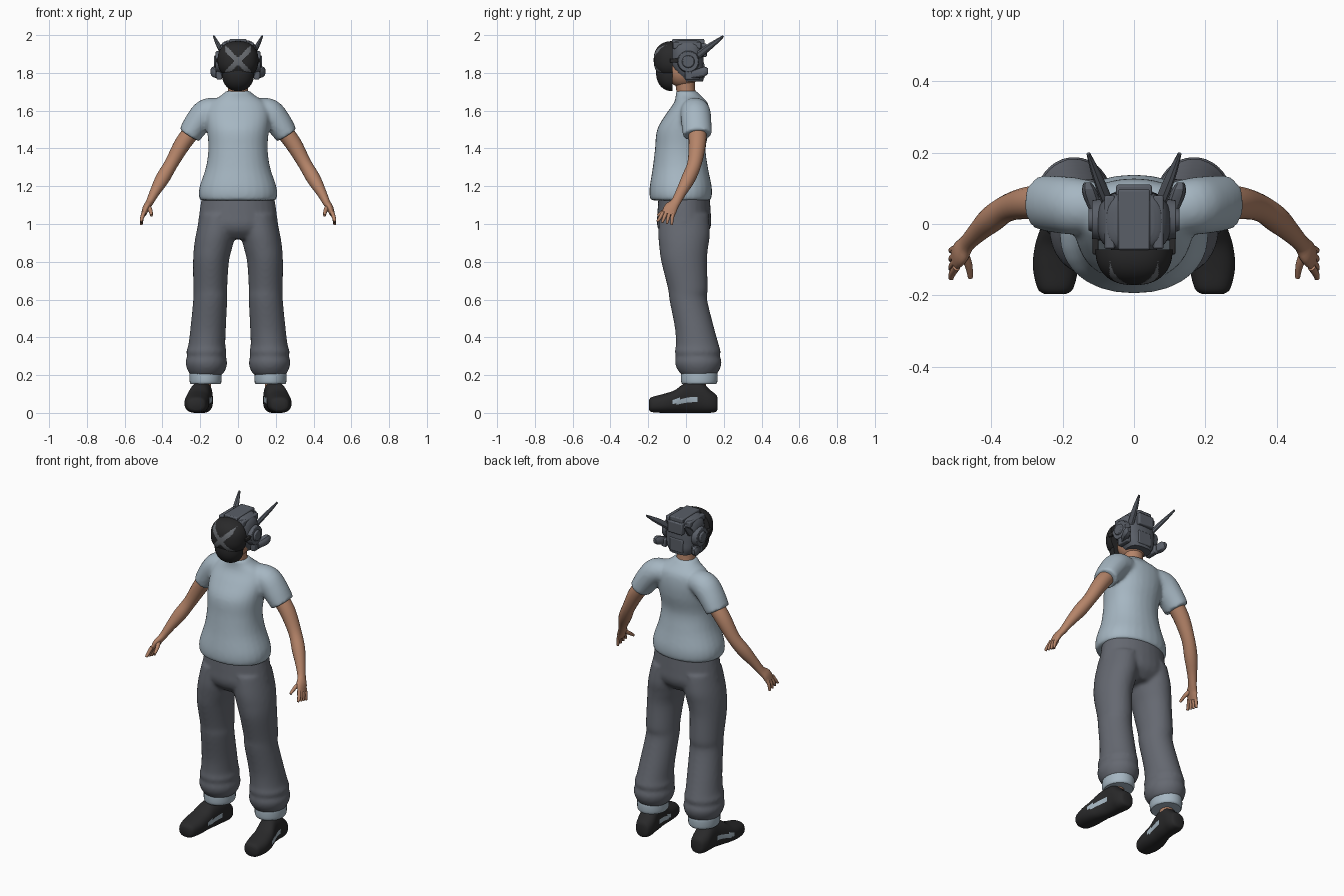
import bpy, bmesh, math
from mathutils import Vector

cube = bpy.data.objects.get("Cube")
if cube:
    bpy.data.objects.remove(cube)


def material(name, r, g, b):
    m = bpy.data.materials.new(name)
    m.use_nodes = True
    m.diffuse_color = (r, g, b, 1)
    bsdf = next(n for n in m.node_tree.nodes if n.type == 'BSDF_PRINCIPLED')
    bsdf.inputs["Base Color"].default_value = (r, g, b, 1)
    bsdf.inputs["Roughness"].default_value = 0.8
    return m


SHIRT = material("pale blue cloth", 0.38, 0.47, 0.54)
PANTS = material("slate cloth", 0.13, 0.14, 0.165)
SKIN = material("tan skin", 0.46, 0.23, 0.14)
BLACK = material("soft black", 0.022, 0.022, 0.023)
METAL = material("helmet grey", 0.10, 0.112, 0.135)
MARK = material("mask mark grey", 0.14, 0.15, 0.165)


def power(v, p):
    return math.copysign(abs(v) ** p, v)


def smooth_path(pts, steps):
    # Catmull-Rom interpolation of position and radii together
    out = []
    for i in range(len(pts) - 1):
        a, b, c, d = (pts[max(0, min(len(pts) - 1, i + k))] for k in (-1, 0, 1, 2))
        for s in range(steps):
            t = s / steps
            out.append([0.5 * (2 * q + (r - p) * t + (2 * p - 5 * q + 4 * r - w) * t * t
                               + (3 * q - p - 3 * r + w) * t ** 3)
                        for p, q, r, w in zip(a, b, c, d)])
    return out + [list(pts[-1])]


def loft(bm, pts, axis=None, sides=28, steps=4, p=1.0, mirror=False, floor=False):
    """Sweep an ellipse through (x, y, z, radius_a, radius_b) stations."""
    path = smooth_path(pts, steps)
    for side in ((1, -1) if mirror else (1,)):
        rings = []
        for i, (x, y, z, ra, rb) in enumerate(path):
            if axis == 'Z':
                u, v = Vector((1, 0, 0)), Vector((0, 1, 0))
            elif axis == 'Y':
                u, v = Vector((1, 0, 0)), Vector((0, 0, 1))
            else:
                lo, hi = path[max(i - 1, 0)], path[min(i + 1, len(path) - 1)]
                d = (Vector(hi[:3]) - Vector(lo[:3])).normalized()
                v = Vector((0, 1, 0))
                v = (v - d * v.dot(d)).normalized()
                u = d.cross(v)
            ring = []
            for k in range(sides):
                a = math.tau * k / sides
                co = Vector((x, y, z)) + u * ra * power(math.cos(a), p) + v * rb * power(math.sin(a), p)
                if floor:
                    co.z = max(co.z, 0)
                ring.append(bm.verts.new((co.x * side, co.y, co.z)))
            rings.append(ring)
        for r, s in zip(rings, rings[1:]):
            for k in range(sides):
                n = (k + 1) % sides
                bm.faces.new((r[k], r[n], s[n], s[k]))
        bm.faces.new(rings[0])
        bm.faces.new(rings[-1])


def ball(bm, centre, radii, p=1.0, u=32, v=20):
    for vert in bmesh.ops.create_uvsphere(bm, u_segments=u, v_segments=v, radius=1)["verts"]:
        vert.co = Vector([c + r * power(q, p) for c, r, q in zip(centre, radii, vert.co)])


def box(bm, centre, size):
    for vert in bmesh.ops.create_cube(bm, size=1)["verts"]:
        vert.co = Vector([c + s * q for c, s, q in zip(centre, size, vert.co)])


def disc(bm, x0, x1, y, z, r0, r1):
    # Tapered round cap lying along x, on both sides
    loft(bm, [(0, 0, 0, 1, 1), (0, 0, 1, 1, 1)], 'Z', 28, 1)
    bm.verts.ensure_lookup_table()
    ring = bm.verts[-56:]
    for vert in ring:
        t = vert.co.z
        r = r0 + (r1 - r0) * t
        vert.co = Vector((x0 + (x1 - x0) * t, y + r * vert.co.x, z + r * vert.co.y))


def finish(name, bm, *mats, rule=None, blend=0, bevel=0, mirror=False, angle=40):
    bmesh.ops.recalc_face_normals(bm, faces=bm.faces)
    if rule:
        bm.normal_update()
        for f in bm.faces:
            f.material_index = int(rule(f.calc_center_median(), f.normal))
    me = bpy.data.meshes.new(name)
    bm.to_mesh(me)
    bm.free()
    ob = bpy.data.objects.new(name, me)
    bpy.context.scene.collection.objects.link(ob)
    for m in mats:
        me.materials.append(m)
    bpy.ops.object.select_all(action='DESELECT')
    ob.select_set(True)
    bpy.context.view_layer.objects.active = ob
    if mirror:
        ob.modifiers.new("Mirror", 'MIRROR').use_mirror_merge = False
    if bevel:
        b = ob.modifiers.new("Bevel", 'BEVEL')
        b.width, b.segments = bevel, 2
    if blend:
        # Fuse overlapping volumes into one soft skin
        r = ob.modifiers.new("Fuse", 'REMESH')
        r.mode, r.voxel_size, r.use_smooth_shade = 'VOXEL', blend, True
        s = ob.modifiers.new("Soften", 'SMOOTH')
        s.factor, s.iterations = 0.5, 6
        me.polygons.foreach_set("use_smooth", [True] * len(me.polygons))
    else:
        bpy.ops.object.shade_smooth_by_angle(angle=math.radians(angle))
    return ob


# Shirt: torso and short sleeves
bm = bmesh.new()
loft(bm, [(0, -.028, 1.125, .2, .158), (0, -.028, 1.15, .208, .165), (0, -.028, 1.2, .203, .164),
          (0, -.03, 1.3, .17, .146), (0, -.03, 1.4, .157, .134), (0, -.015, 1.5, .164, .138),
          (0, .01, 1.58, .17, .117), (0, .025, 1.64, .15, .09), (0, .012, 1.68, .09, .066),
          (0, 0, 1.705, .064, .055)], 'Z', p=.92)
loft(bm, [(.1, .045, 1.605, .064, .07), (.165, .05, 1.59, .074, .08), (.215, .055, 1.535, .07, .08),
          (.258, .06, 1.47, .061, .077)], mirror=True)
finish("shirt", bm, SHIRT, blend=.01)

# Trousers: hips and two baggy legs
bm = bmesh.new()
loft(bm, [(0, -.01, 1.16, .19, .135), (0, -.01, 1.05, .206, .142), (0, -.01, 1.0, .212, .144),
          (0, -.01, .96, .205, .13), (0, -.01, .92, .16, .09)], 'Z')
loft(bm, [(.1, -.01, 1.05, .1, .13), (.118, -.01, .95, .104, .137), (.131, -.012, .88, .102, .13),
          (.143, -.01, .8, .095, .121), (.147, .01, .66, .09, .106), (.147, .012, .6, .09, .1),
          (.158, .045, .45, .094, .104), (.165, .06, .36, .098, .114), (.167, .062, .325, .107, .122),
          (.167, .063, .3, .103, .117), (.168, .065, .27, .11, .124), (.167, .066, .235, .104, .115),
          (.168, .068, .2, .085, .092)], 'Z', mirror=True)
finish("trousers", bm, PANTS, blend=.01)

# Turned-up trouser cuffs
bm = bmesh.new()
loft(bm, [(.172, .07, .152, .078, .088), (.172, .07, .165, .084, .096), (.172, .07, .205, .085, .097),
          (.172, .07, .225, .08, .09)], 'Z', mirror=True)
finish("cuffs", bm, SHIRT)

# Ankles
bm = bmesh.new()
loft(bm, [(.18, .065, .1, .036, .04), (.175, .07, .22, .036, .04)], 'Z', mirror=True)
finish("ankles", bm, SKIN)

# Shoes with a pale panel on each flank
bm = bmesh.new()
loft(bm, [(.22, -.196, .042, .03, .026), (.22, -.18, .044, .05, .04), (.219, -.12, .05, .064, .05),
          (.214, -.06, .06, .063, .06), (.205, -.015, .076, .058, .076), (.195, .03, .084, .055, .084),
          (.19, .08, .083, .055, .083), (.187, .125, .062, .054, .062), (.185, .158, .052, .042, .046),
          (.185, .167, .05, .025, .03)], 'Y', sides=48, steps=5, p=.82, mirror=True, floor=True)
finish("shoes", bm, BLACK, SHIRT,
       rule=lambda c, n: abs(n.x) > .5 and -.075 < c.y < .055 and abs(c.z - .066 - .12 * c.y) < .013)

# Arms and hands
bm = bmesh.new()
loft(bm, [(.22, .06, 1.52, .045, .05), (.29, .06, 1.43, .044, .046), (.353, .045, 1.32, .036, .038),
          (.4, .012, 1.24, .037, .037), (.44, -.025, 1.17, .027, .029), (.468, -.055, 1.115, .02, .026),
          (.486, -.08, 1.085, .019, .036), (.5, -.095, 1.05, .013, .035)], mirror=True, sides=20)
for i in range(4):
    y = -.067 - .018 * i
    loft(bm, [(.497, y, 1.065, .011, .01), (.509, y - .006 - .004 * i, 1.03, .01, .0095),
              (.512, y - .008 - .008 * i, .995 + .006 * i, .007, .006)], sides=10, steps=3, mirror=True)
loft(bm, [(.478, -.08, 1.095, .014, .013), (.463, -.115, 1.07, .011, .011),
          (.458, -.15, 1.045, .007, .007)], sides=10, steps=3, mirror=True)
finish("arms", bm, SKIN, angle=70)

# Neck and jaw
bm = bmesh.new()
loft(bm, [(0, .012, 1.65, .056, .052), (0, 0, 1.7, .053, .05), (0, -.005, 1.75, .054, .052)], 'Z')
ball(bm, (0, -.015, 1.81), (.08, .085, .09))
finish("neck_and_head", bm, SKIN)

# Face mask: chin guard and visor, flat at the back
def mask_part(name, centre, radii, p, rule, *mats):
    bm = bmesh.new()
    ball(bm, centre, radii, p, 128, 96)
    cut = bmesh.ops.bisect_plane(bm, geom=bm.verts[:] + bm.edges[:] + bm.faces[:],
                                 plane_co=(0, -.072, 0), plane_no=(0, 1, 0), clear_outer=True)
    bmesh.ops.holes_fill(bm, edges=[e for e in bm.edges if e.is_boundary])
    finish(name, bm, *mats, rule=rule)


def crossed(c, n):
    return n.y < -.2 and abs(c.x) < .068 and abs(abs(c.x) - abs(c.z - 1.862)) < .018


mask_part("chin_guard", (0, -.07, 1.8), (.086, .088, .097), .92, None, BLACK)
mask_part("visor", (0, -.07, 1.868), (.108, .101, .1), .86, crossed, BLACK, MARK)

# Helmet shell
bm = bmesh.new()
loft(bm, [(0, .035, 1.755, .07, .055), (0, .022, 1.79, .09, .075), (0, .01, 1.83, .1, .085),
          (0, .006, 1.88, .104, .087), (0, .006, 1.93, .098, .085), (0, .008, 1.96, .08, .078),
          (0, .01, 1.972, .055, .06)], 'Z', p=.75)
finish("helmet_shell", bm, METAL)

# Raised crest, side ridges and back plates
bm = bmesh.new()
box(bm, (0, .012, 1.955), (.09, .17, .05))
box(bm, (0, .085, 1.92), (.1, .05, .07))
box(bm, (0, .08, 1.81), (.09, .035, .08))
for s in (1, -1):
    box(bm, (s * .068, .005, 1.945), (.03, .15, .035))
    box(bm, (s * .1, .035, 1.79), (.03, .08, .05))
finish("helmet_plates", bm, METAL, bevel=.006)

# Round ear cups in two steps
bm = bmesh.new()
disc(bm, .085, .118, .012, 1.86, .06, .054)
disc(bm, .11, .128, .012, 1.86, .036, .03)
finish("ear_cups", bm, METAL, mirror=True, bevel=.003)

# Mask hinges
bm = bmesh.new()
box(bm, (.108, -.06, 1.866), (.016, .05, .022))
finish("mask_hinges", bm, BLACK, mirror=True, bevel=.004)

# Swept-back antenna blades
bm = bmesh.new()
loft(bm, [(.072, .055, 1.885, .014, .02), (.092, .105, 1.925, .013, .02), (.112, .155, 1.962, .01, .014),
          (.128, .197, 1.994, .005, .006)], sides=8, steps=2, mirror=True)
finish("antennae", bm, METAL, angle=30)

# Lower rear pods
bm = bmesh.new()
loft(bm, [(.1, .03, 1.79, .02, .02), (.118, .07, 1.80, .022, .026), (.126, .098, 1.807, .02, .027),
          (.13, .116, 1.81, .01, .014)], 'Y', sides=12, steps=2, mirror=True, p=.8)
finish("rear_pods", bm, METAL, angle=30)
